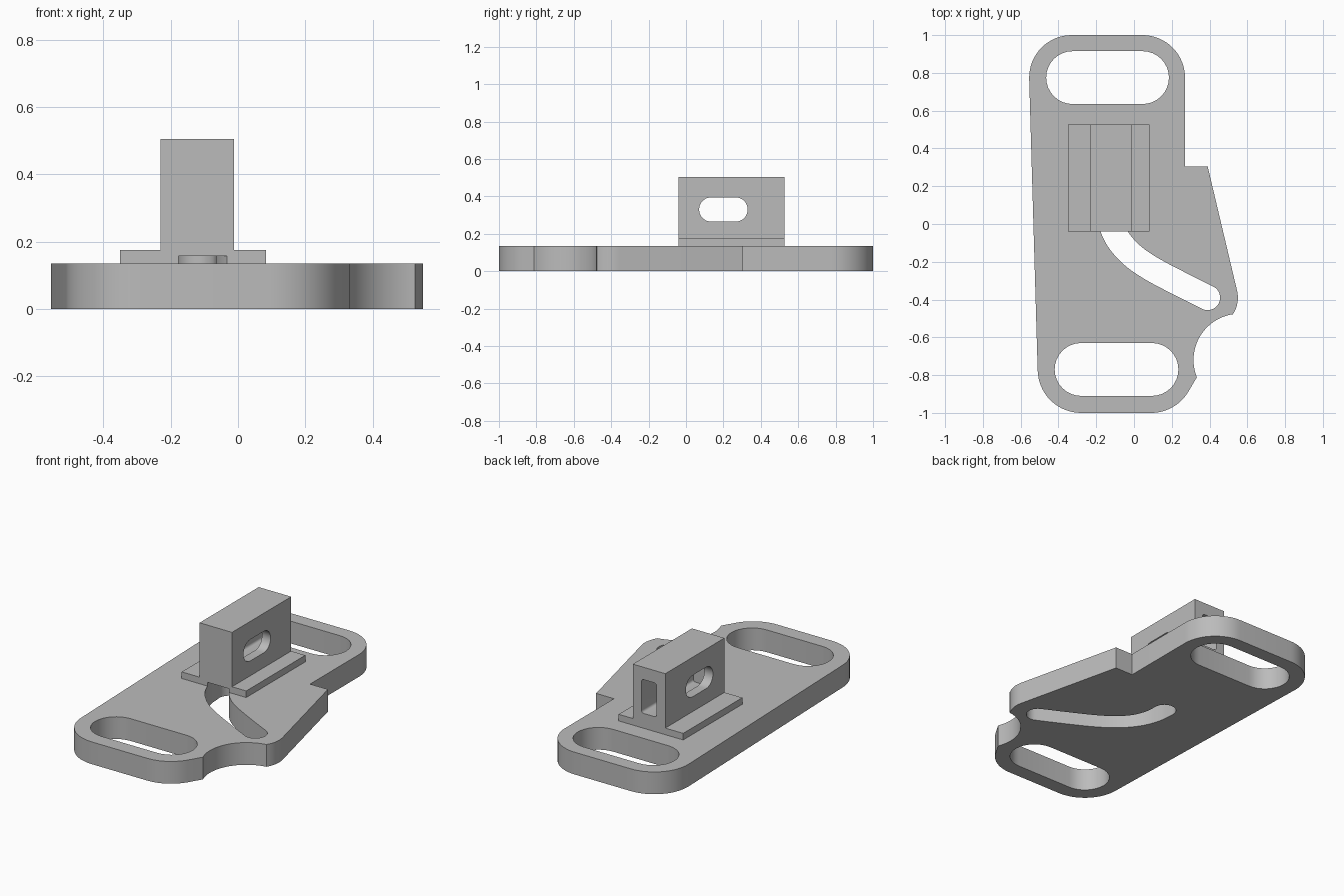
import bpy, bmesh, math
from mathutils import Vector, Matrix

if "Cube" in bpy.data.objects:
    bpy.data.objects.remove(bpy.data.objects["Cube"])

grey = bpy.data.materials.new("light grey")
grey.diffuse_color = (0.5, 0.5, 0.5, 1)
grey.use_nodes = True
grey.node_tree.nodes["Principled BSDF"].inputs["Base Color"].default_value = grey.diffuse_color


def arc(cx, cy, r, a0, a1, n=16):
    """Points on an arc, angles in degrees."""
    return [(cx + r * math.cos(math.radians(a0 + (a1 - a0) * i / n)),
             cy + r * math.sin(math.radians(a0 + (a1 - a0) * i / n))) for i in range(n + 1)]


def stadium(x0, x1, y, r):
    return arc(x1, y, r, -90, 90) + arc(x0, y, r, 90, 270)


def smooth_path(pts, steps=6):
    """Catmull-Rom curve through the given points."""
    p = [Vector(q) for q in pts]
    p = [2 * p[0] - p[1]] + p + [2 * p[-1] - p[-2]]
    out = []
    for i in range(1, len(p) - 2):
        a, b, c, d = p[i - 1:i + 3]
        for s in range(steps):
            t = s / steps
            out.append(0.5 * (2 * b + (c - a) * t + (2 * a - 5 * b + 4 * c - d) * t ** 2
                              + (3 * b - a - 3 * c + d) * t ** 3))
    return out + [p[-2]]


def ribbon(path, r):
    """Outline of constant width around a path, with round ends."""
    n = len(path)
    tan = [(path[min(i + 1, n - 1)] - path[max(i - 1, 0)]).normalized() for i in range(n)]
    left = [q + Vector((-t.y, t.x)) * r for q, t in zip(path, tan)]
    right = [q - Vector((-t.y, t.x)) * r for q, t in zip(path, tan)]
    end = math.degrees(math.atan2(tan[-1].y, tan[-1].x))
    start = math.degrees(math.atan2(tan[0].y, tan[0].x))
    cap_end = arc(*path[-1], r, end - 90, end + 90)[1:-1]
    cap_start = arc(*path[0], r, start + 90, start + 270)[1:-1]
    return right + cap_end + left[::-1] + cap_start


def prism(name, outline, lo, hi, axis="z"):
    """Extrude an outline; axis x takes (y, z) points, axis y takes (x, z) points."""
    place = {"z": lambda a, b: (a, b, lo), "x": lambda a, b: (lo, a, b),
             "y": lambda a, b: (a, lo, b)}[axis]
    step = {"z": (0, 0, 1), "x": (1, 0, 0), "y": (0, 1, 0)}[axis]
    bm = bmesh.new()
    face = bm.faces.new([bm.verts.new(place(*p)) for p in outline])
    ext = bmesh.ops.extrude_face_region(bm, geom=[face])["geom"]
    bmesh.ops.translate(bm, vec=Vector(step) * (hi - lo),
                        verts=[g for g in ext if isinstance(g, bmesh.types.BMVert)])
    bmesh.ops.remove_doubles(bm, verts=bm.verts, dist=1e-5)
    bmesh.ops.recalc_face_normals(bm, faces=bm.faces)
    me = bpy.data.meshes.new(name)
    bm.to_mesh(me)
    bm.free()
    me.materials.append(grey)
    ob = bpy.data.objects.new(name, me)
    bpy.context.collection.objects.link(ob)
    return ob


def cut(ob, cutters):
    for c in cutters:
        m = ob.modifiers.new("cut", "BOOLEAN")
        m.operation, m.solver, m.object = "DIFFERENCE", "EXACT", c
        c.hide_render = True
    dg = bpy.context.evaluated_depsgraph_get()
    me = bpy.data.meshes.new_from_object(ob.evaluated_get(dg))
    ob.modifiers.clear()
    ob.data = me
    me.shade_smooth()
    me.set_sharp_from_angle(angle=math.radians(30))


# Base plate outline, counter-clockwise from the back right corner
T = 0.135
outline = (arc(0.045, 0.775, 0.225, 0, 90) + arc(-0.33, 0.775, 0.225, 90, 181)
           + arc(-0.28, -0.77, 0.23, 181, 270) + arc(0.09, -0.77, 0.23, 270, 329)
           + arc(0.56, -0.72, 0.245, 202, 98, 24)
           + arc(0.39, -0.39, 0.16, -33, 12, 8)
           + [(0.39, 0.305), (0.27, 0.305)])
plate = prism("base_plate", outline, 0, T)

# Cutters for the end slots and the curved slot
back_slot = prism("back_slot_cutter", stadium(-0.325, 0.045, 0.775, 0.14), -0.1, 0.3)
front_slot = prism("front_slot_cutter", stadium(-0.28, 0.095, -0.77, 0.14), -0.1, 0.3)
path = smooth_path([(0.39, -0.39), (0.24, -0.315), (0.09, -0.235), (-0.01, -0.165),
                    (-0.085, -0.08), (-0.125, 0.015), (-0.135, 0.11)])
curved_slot = prism("curved_slot_cutter", ribbon(path, 0.066), -0.1, 0.158)
cut(plate, [back_slot, front_slot, curved_slot])

# Upright bracket with side flanges
bracket = prism("bracket", [(-0.35, T), (0.083, T), (0.083, 0.175), (-0.012, 0.175),
                            (-0.012, 0.505), (-0.23, 0.505), (-0.23, 0.175), (-0.35, 0.175)],
                -0.04, 0.527, "y")

# Oval side window and rear pocket with softened corners
window = prism("window_cutter", stadium(0.135, 0.265, 0.33, 0.065), -0.5, 0.3, "x")
c = 0.015
pocket_shape = (arc(-0.07 - c, 0.43 - c, c, 0, 90, 4) + arc(-0.172 + c, 0.43 - c, c, 90, 180, 4)
                + arc(-0.172 + c, 0.225 + c, c, 180, 270, 4) + arc(-0.07 - c, 0.225 + c, c, 270, 360, 4))
pocket = prism("pocket_cutter", pocket_shape, 0.03, 0.7, "y")
cut(bracket, [window, pocket, curved_slot])

for helper in (back_slot, front_slot, curved_slot, window, pocket):
    bpy.data.objects.remove(helper)
